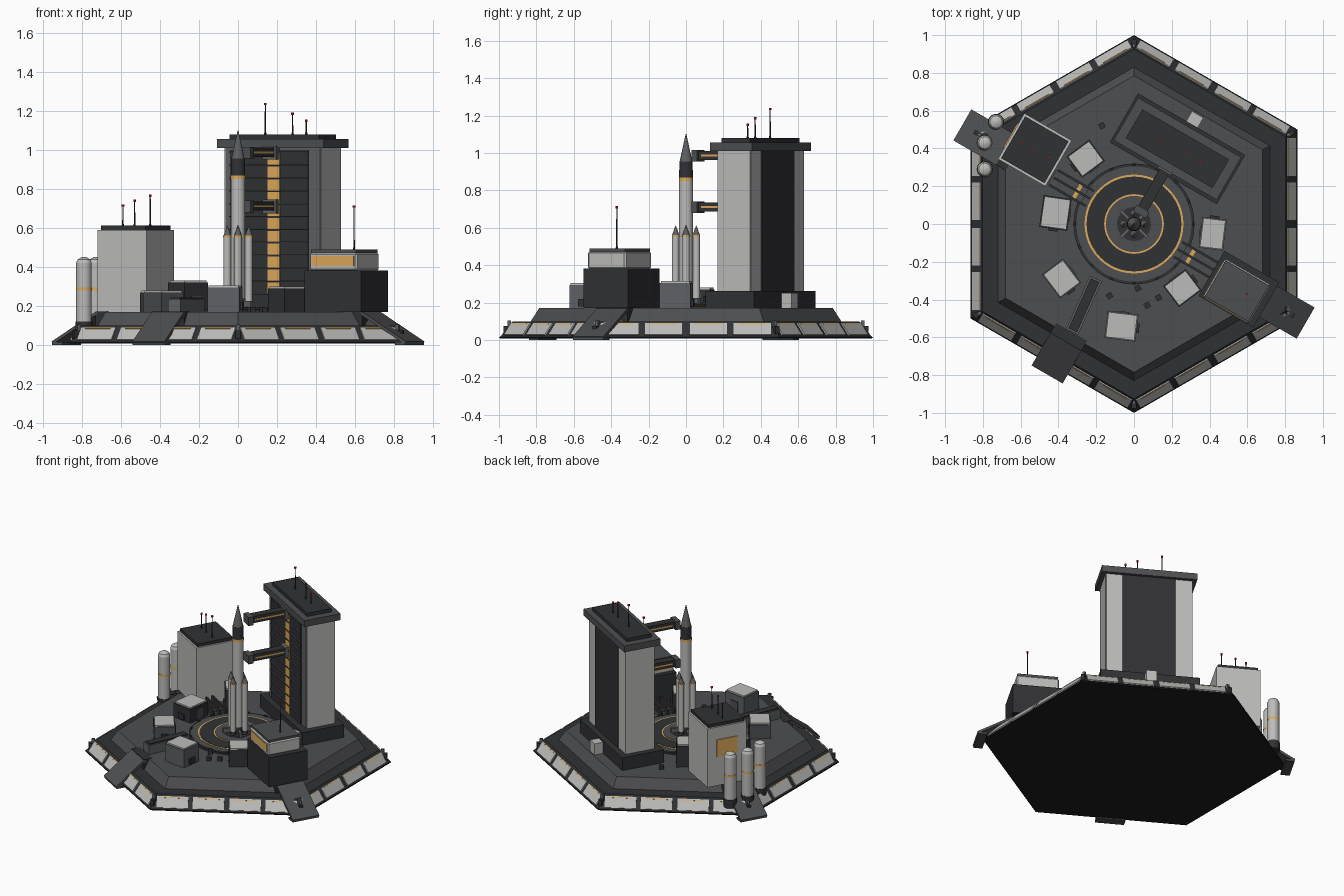
import bpy, bmesh, math
from mathutils import Matrix, Vector

if "Cube" in bpy.data.objects:
    bpy.data.objects.remove(bpy.data.objects["Cube"])

def mat(name, c):
    m = bpy.data.materials.new(name)
    m.diffuse_color = (*c, 1)
    m.use_nodes = True
    m.node_tree.nodes["Principled BSDF"].inputs["Base Color"].default_value = m.diffuse_color
    return m

LIGHT = mat("light_panel", (.50, .50, .49))
MID = mat("mid_grey", (.115, .118, .125))
DECK = mat("deck_grey", (.075, .077, .082))
DARK = mat("dark_grey", (.03, .031, .034))
BLACK = mat("underside", (.012, .012, .013))
ORANGE = mat("orange", (.72, .40, .10))
RED = mat("red_light", (.6, .03, .04))
R = math.radians

def finish(name, bm, m):
    me = bpy.data.meshes.new(name)
    bm.to_mesh(me)
    bm.free()
    me.materials.append(m)
    ob = bpy.data.objects.new(name, me)
    bpy.context.collection.objects.link(ob)
    return ob

def slab(name, M, size, m, bevel=0):
    bm = bmesh.new()
    bmesh.ops.create_cube(bm, size=1, matrix=M @ Matrix.Diagonal((*size, 1)))
    if bevel:
        bmesh.ops.bevel(bm, geom=bm.edges[:], offset=bevel, segments=1, affect='EDGES')
    return finish(name, bm, m)

def pbox(name, ang, r, t, z0, z1, d, w, m, bevel=0):
    """Box in a polar frame: r along ang, t sideways, depth d, width w."""
    M = Matrix.Rotation(R(ang), 4, 'Z') @ Matrix.Translation((r, t, (z0 + z1) / 2))
    return slab(name, M, (d, w, z1 - z0), m, bevel)

def xbox(name, x, y, rot, z0, z1, d, w, m, bevel=0):
    M = Matrix.Translation((x, y, (z0 + z1) / 2)) @ Matrix.Rotation(R(rot), 4, 'Z')
    return slab(name, M, (d, w, z1 - z0), m, bevel)

def cyl(name, x, y, z0, z1, r0, r1, m, n=24, rot=0):
    bm = bmesh.new()
    M = Matrix.Translation((x, y, (z0 + z1) / 2)) @ Matrix.Rotation(R(rot), 4, 'Z')
    bmesh.ops.create_cone(bm, cap_ends=True, segments=n, radius1=r0, radius2=r1,
                          depth=z1 - z0, matrix=M)
    ob = finish(name, bm, m)
    if n > 8:
        bpy.context.view_layer.objects.active = ob
        ob.select_set(True)
        bpy.ops.object.shade_smooth_by_angle(angle=R(35))
        ob.select_set(False)
    return ob

def hexa(name, z0, z1, r0, r1, m):
    bm = bmesh.new()
    rings = [[bm.verts.new((r * math.sin(R(60 * k)), r * math.cos(R(60 * k)), z)) for k in range(6)]
             for r, z in ((r0, z0), (r1, z1))]
    bm.faces.new(rings[0])
    bm.faces.new(rings[1][::-1])
    for k in range(6):
        j = (k + 1) % 6
        bm.faces.new((rings[0][j], rings[0][k], rings[1][k], rings[1][j]))
    bmesh.ops.recalc_face_normals(bm, faces=bm.faces[:])
    return finish(name, bm, m)

def antenna(x, y, z0, z1):
    cyl("antenna_base", x, y, z0, z0 + .02, .007, .005, DARK, 8)
    cyl("antenna_mast", x, y, z0, z1, .004, .0025, DARK, 8)
    cyl("antenna_light", x, y, z1 - .006, z1 + .006, .007, .007, RED, 8)

# Hexagonal platform
hexa("underside_plate", .008, .016, .995, 1.0, BLACK)
hexa("platform_skirt", .015, .10, .995, .925, DARK)
hexa("platform_deck", .10, .17, .83, .785, DECK)

# Skirt panels with orange trim, and corner posts
tilt = Matrix.Rotation(-math.atan2(.061, .085), 4, 'Y')
for k in range(6):
    for s in (-.355, -.12, .12, .355):
        M = Matrix.Rotation(R(60 * k), 4, 'Z') @ Matrix.Translation((.834, s, .057)) @ tilt
        slab("skirt_panel", M, (.012, .205, .078), LIGHT)
        slab("panel_trim", M @ Matrix.Translation((.005, 0, .030)), (.006, .15, .005), ORANGE)
    pbox("corner_post", 60 * k + 30, .962, 0, .03, .075, .03, .025, DARK)
    pbox("corner_lamp", 60 * k + 30, .945, 0, .07, .105, .02, .018, MID)

# Ramps sloping down to the ground
for a, r0, r1 in ((150, .78, 1.045), (-30, .78, 1.045), (240, .71, .915)):
    run = r1 - r0
    pitch = math.atan2(.155, run)
    M = (Matrix.Rotation(R(a), 4, 'Z') @ Matrix.Translation(((r0 + r1) / 2, 0, .088))
         @ Matrix.Rotation(pitch, 4, 'Y'))
    slab("ramp", M, (math.hypot(run, .155), .19, .016), DECK)
    pbox("ramp_landing", a, r0 - .02, 0, .10, .172, .06, .19, DARK)
    pbox("ramp_foot", a, r1 - .03, 0, 0, .014, .06, .19, DECK)

# Launch pad with painted rings
for i, (r, m) in enumerate(((.32, DARK), (.305, DECK), (.262, ORANGE), (.251, DARK),
                            (.158, ORANGE), (.149, DECK), (.09, DARK))):
    cyl("pad_ring", 0, 0, .165, .182 + .002 * i, r, r, m, 48)
for k in range(16):
    pbox("pad_lamp", k * 22.5, .312, 0, .17, .19, .012, .02, DARK)

# Rocket
for k in range(4):
    pbox("launch_clamp", 45 + 90 * k, .07, 0, .19, .225, .06, .016, MID)
cyl("main_nozzle", 0, 0, .195, .24, .032, .02, DARK)
cyl("rocket_body", 0, 0, .235, .85, .037, .037, LIGHT)
cyl("rocket_band", 0, 0, .85, .868, .038, .038, ORANGE)
cyl("rocket_collar", 0, 0, .868, .955, .037, .035, DARK)
cyl("rocket_nose", 0, 0, .955, 1.10, .034, .002, MID)
for k in range(4):
    x, y = .055 * math.cos(k * math.pi / 2), .055 * math.sin(k * math.pi / 2)
    cyl("booster_nozzle", x, y, .19, .225, .02, .012, DARK, 16)
    cyl("booster_body", x, y, .22, .555, .02, .02, LIGHT, 16)
    cyl("booster_band", x, y, .552, .562, .021, .021, ORANGE, 16)
    cyl("booster_nose", x, y, .562, .612, .019, .001, MID, 16)

# Service tower
T, TR = 60, .46
pbox("tower_plinth", T, TR, 0, .17, .262, .30, .655, DARK)
pbox("tower_body", T, TR, 0, .26, 1.01, .205, .56, MID)
for s in (-1, 1):
    pbox("tower_end_cladding", T, TR, s * .28, .262, 1.01, .20, .014, LIGHT)
    pbox("tower_back_cladding", T, TR + .10, s * .23, .262, 1.01, .012, .105, LIGHT)
pbox("tower_back_panel", T, TR + .10, 0, .262, 1.01, .02, .35, DARK)
pbox("tower_front_panel", T, TR - .103, .02, .262, 1.0, .01, .46, DARK)
pbox("tower_roof", T, TR, 0, 1.01, 1.056, .26, .63, DECK)
pbox("tower_roof_cap", T, TR, 0, 1.056, 1.08, .175, .53, DARK)
for i in range(11):
    z = .285 + i * .066
    pbox("tower_window", T, TR - .109, -.01, z - .02, z + .036, .006, .07, ORANGE)
    pbox("tower_floor_rib", T, TR - .111, .02, z + .040, z + .046, .012, .46, DECK)
for x, y, z in ((.14, .45, 1.235), (.28, .37, 1.185), (.35, .33, 1.15)):
    antenna(x, y, 1.07, z)
xbox("tower_back_unit", .32, .55, 60, .17, .25, .07, .07, LIGHT)

# Access arms
for z in (.985, .71):
    pbox("access_arm", T, .22, 0, z - .022, z + .026, .28, .055, DARK)
    pbox("arm_trim", T, .22, 0, z - .004, z + .006, .22, .059, ORANGE)
    pbox("arm_root", T, .34, 0, z - .035, z + .035, .04, .08, MID)
    pbox("arm_clamp", T, .075, 0, z - .03, z + .03, .035, .08, DECK)

# Storage building with tanks
bx, by = -.525, .393
xbox("storage_building", bx, by, 150, .17, .59, .29, .28, LIGHT)
xbox("storage_roof", bx, by, 150, .588, .612, .265, .255, DARK)
M = Matrix.Translation((bx, by, 0)) @ Matrix.Rotation(R(150), 4, 'Z') @ Matrix.Translation((.146, 0, .44))
slab("storage_door", M, (.01, .15, .12), ORANGE)
for x, y, z in ((-.59, .43, .715), (-.53, .395, .74), (-.45, .35, .765)):
    antenna(x, y, .60, z)
for x, y in ((-.73, .54), (-.79, .43), (-.79, .29)):
    cyl("tank_foot", x, y, .06, .12, .043, .043, DARK)
    cyl("tank_body", x, y, .10, .42, .04, .04, LIGHT)
    cyl("tank_band", x, y, .28, .295, .041, .041, ORANGE)
    cyl("tank_shoulder", x, y, .42, .438, .04, .032, LIGHT)
    cyl("tank_dome", x, y, .438, .45, .032, .012, LIGHT)

# Control building
cx, cy = .555, -.345
xbox("control_base", cx, cy, -30, .17, .382, .335, .275, DARK)
xbox("control_room", cx - .01, cy - .01, -30, .38, .472, .28, .235, LIGHT, .008)
M = Matrix.Translation((cx - .01, cy - .01, .43)) @ Matrix.Rotation(R(-30), 4, 'Z')
slab("control_windows", M @ Matrix.Translation((0, -.117, 0)), (.25, .008, .05), ORANGE)
slab("control_side_window", M @ Matrix.Translation((-.139, 0, 0)), (.008, .19, .05), ORANGE)
xbox("control_roof", cx - .01, cy - .01, -30, .47, .488, .265, .22, DECK)
antenna(.595, -.37, .48, .71)

# Walkways from buildings to pad
for a in (150, -30):
    pbox("walkway", a, .40, 0, .17, .20, .2, .09, DECK)
    for s in (-.045, 0, .045):
        pbox("walkway_rail", a, .38, s, .2, .235, .22, .012, DARK)
    pbox("walkway_mark", a, .345, 0, .2, .206, .02, .08, ORANGE)

# Equipment modules facing the pad
for a, r, d, w, h, m in ((126.5, .43, .14, .15, .33, DARK), (172, .42, .15, .17, .28, DARK),
                         (217, .48, .14, .16, .28, DECK), (263, .545, .145, .165, .305, MID),
                         (307, .425, .14, .15, .30, DARK), (353, .42, .13, .165, .315, MID)):
    pbox("module_body", a, r, 0, .17, h - .01, d, w, m)
    pbox("module_top", a, r, 0, h - .012, h, d - .012, w - .012, LIGHT)
    pbox("module_hatch", a, r - d / 2, 0, .18, .25, .012, .06, DECK)
    pbox("module_vent", a, r, w / 2, .18, .22, .05, .024, DARK)

# Long equipment trough and deck clutter
xbox("trough_body", -.265, -.43, 66, .17, .235, .31, .07, MID)
xbox("trough_lid", -.265, -.43, 66, .235, .243, .29, .05, DARK)
for x, y in ((.07, -.43), (-.17, .52), (.02, -.34), (-.13, -.38), (.13, -.39)):
    xbox("deck_box", x, y, 30, .17, .195, .03, .03, DARK)
